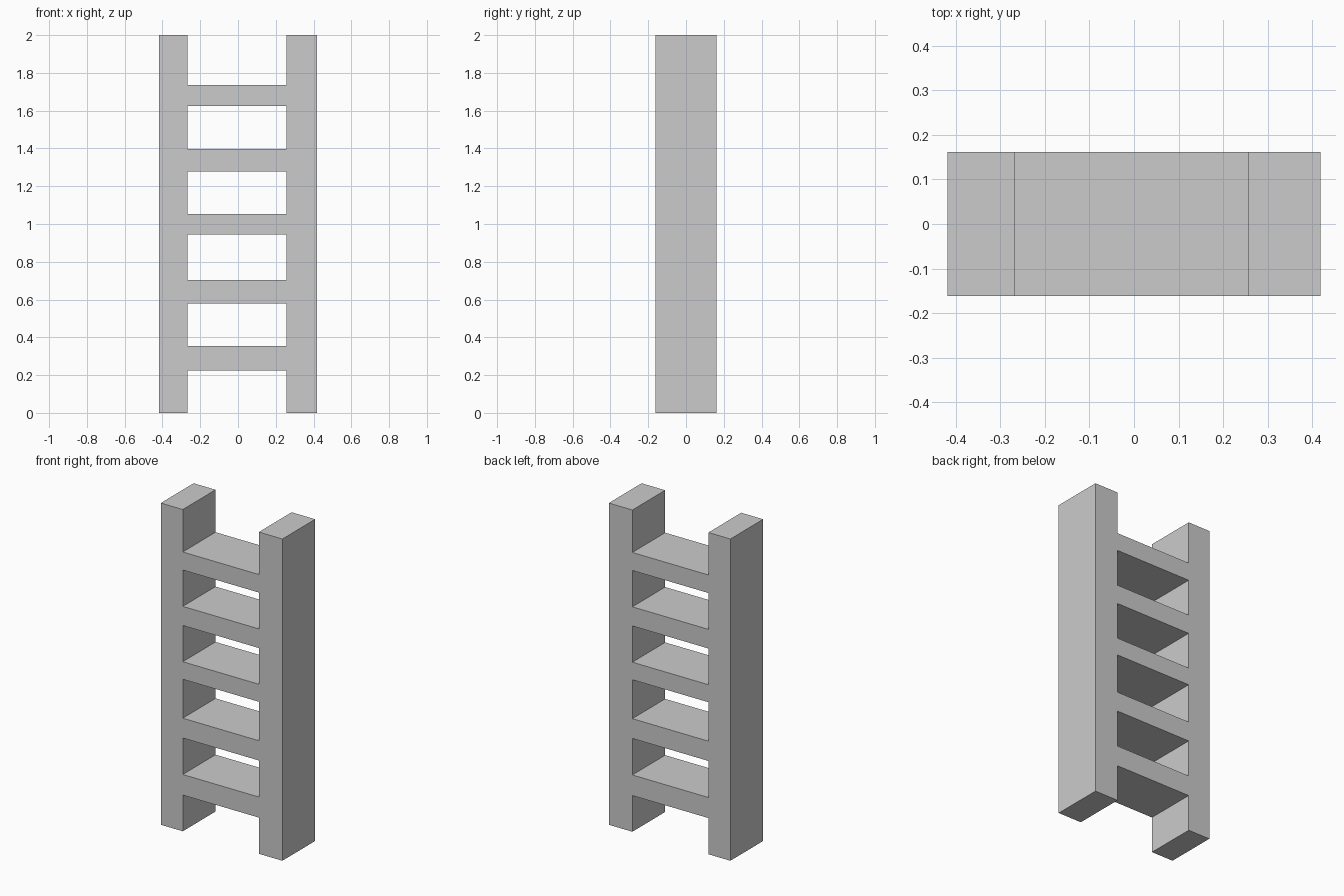
import bpy

if "Cube" in bpy.data.objects:
    bpy.data.objects.remove(bpy.data.objects["Cube"])

HALF_DEPTH = 0.161
HALF_WIDTH = 0.418
INNER_LEFT, INNER_RIGHT = -0.267, 0.256


def box(name, x0, x1, z0, z1):
    """Full-depth box spanning the given x and z ranges."""
    bpy.ops.mesh.primitive_cube_add(size=1, location=((x0 + x1) / 2, 0, (z0 + z1) / 2))
    obj = bpy.context.object
    obj.name = name
    obj.scale = (x1 - x0, 2 * HALF_DEPTH, z1 - z0)
    bpy.ops.object.transform_apply(location=False, rotation=False, scale=True)
    return obj


# Upright rails, the right one slightly wider
box("left_rail", -HALF_WIDTH, INNER_LEFT, 0, 2)
box("right_rail", INNER_RIGHT, HALF_WIDTH, 0, 2)

# Rungs: bottom and top heights
rungs = [(0.225, 0.353), (0.58, 0.703), (0.945, 1.054), (1.279, 1.398), (1.624, 1.736)]
for i, (z0, z1) in enumerate(rungs, 1):
    box(f"rung_{i}", INNER_LEFT, INNER_RIGHT, z0, z1)
